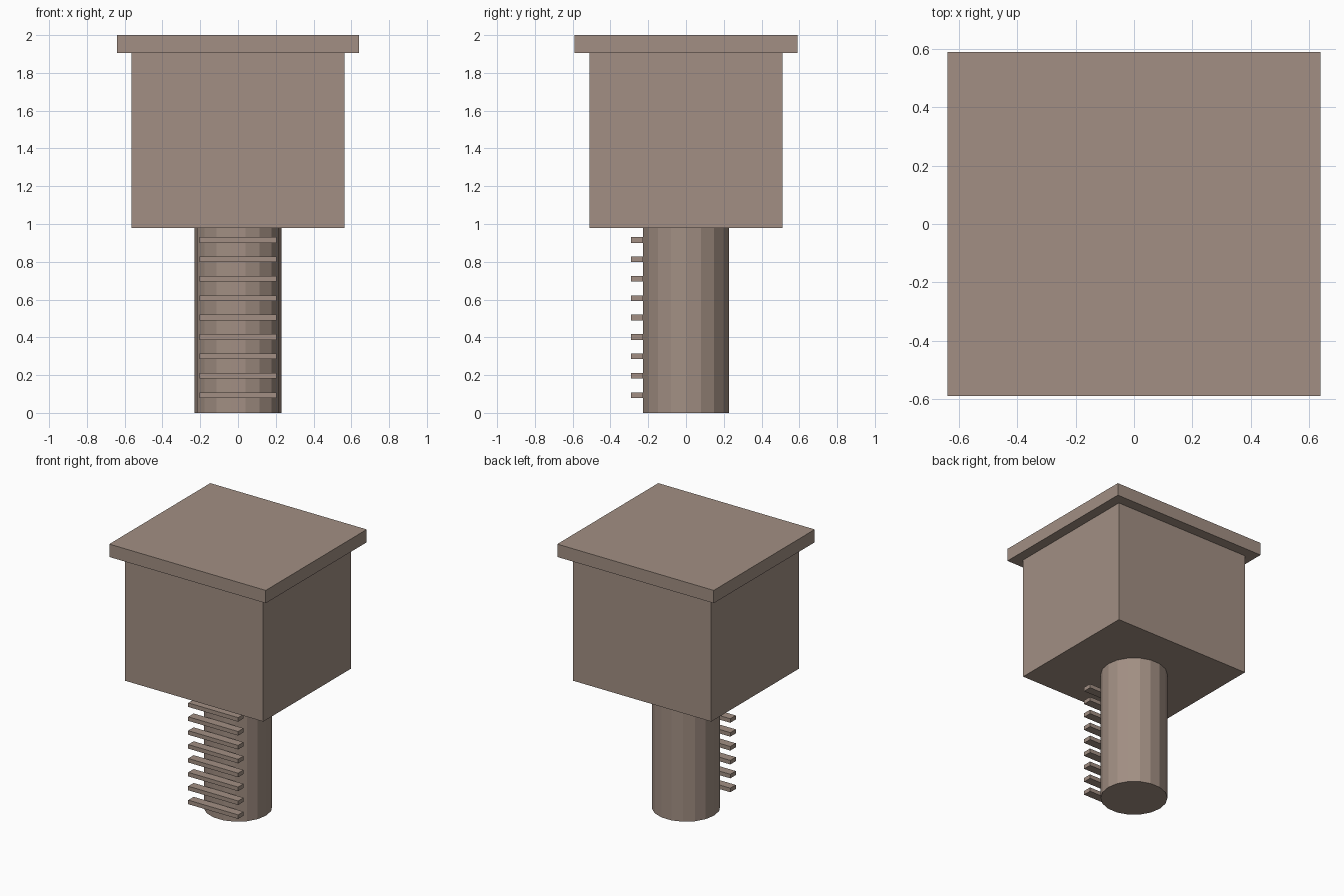
import bpy, bmesh, math
from mathutils import Matrix, Vector

if "Cube" in bpy.data.objects:
    bpy.data.objects.remove(bpy.data.objects["Cube"])

taupe = bpy.data.materials.new("taupe")
taupe.diffuse_color = (0.36, 0.275, 0.227, 1)
taupe.use_nodes = True
taupe.node_tree.nodes["Principled BSDF"].inputs["Base Color"].default_value = taupe.diffuse_color


def finish(name, bm):
    bmesh.ops.recalc_face_normals(bm, faces=bm.faces)
    mesh = bpy.data.meshes.new(name)
    bm.to_mesh(mesh)
    bm.free()
    mesh.materials.append(taupe)
    obj = bpy.data.objects.new(name, mesh)
    bpy.context.collection.objects.link(obj)
    return obj


def box(name, lo, hi):
    lo, hi = Vector(lo), Vector(hi)
    bm = bmesh.new()
    bmesh.ops.create_cube(bm, size=1)
    bmesh.ops.scale(bm, vec=hi - lo, verts=bm.verts)
    bmesh.ops.translate(bm, vec=(lo + hi) / 2, verts=bm.verts)
    return finish(name, bm)


# Round 18-sided post, corners on the x axis
BODY_BOTTOM, LID_BOTTOM = 0.98, 1.905
bm = bmesh.new()
bmesh.ops.create_cone(bm, cap_ends=True, segments=18, radius1=0.23, radius2=0.23,
                      depth=BODY_BOTTOM,
                      matrix=Matrix.Translation((0, 0, BODY_BOTTOM / 2))
                      @ Matrix.Rotation(math.pi / 2, 4, 'Z'))
finish("post", bm)

# Square body and overhanging lid
box("body", (-0.565, -0.512, BODY_BOTTOM), (0.565, 0.512, LID_BOTTOM))
box("lid", (-0.64, -0.59, LID_BOTTOM), (0.64, 0.59, 2.0))

# Ladder rungs up the front of the post
for i in range(9):
    z = 0.094 + i * 0.1027
    box(f"rung_{i + 1}", (-0.204, -0.29, z - 0.015), (0.204, -0.2265, z + 0.015))
